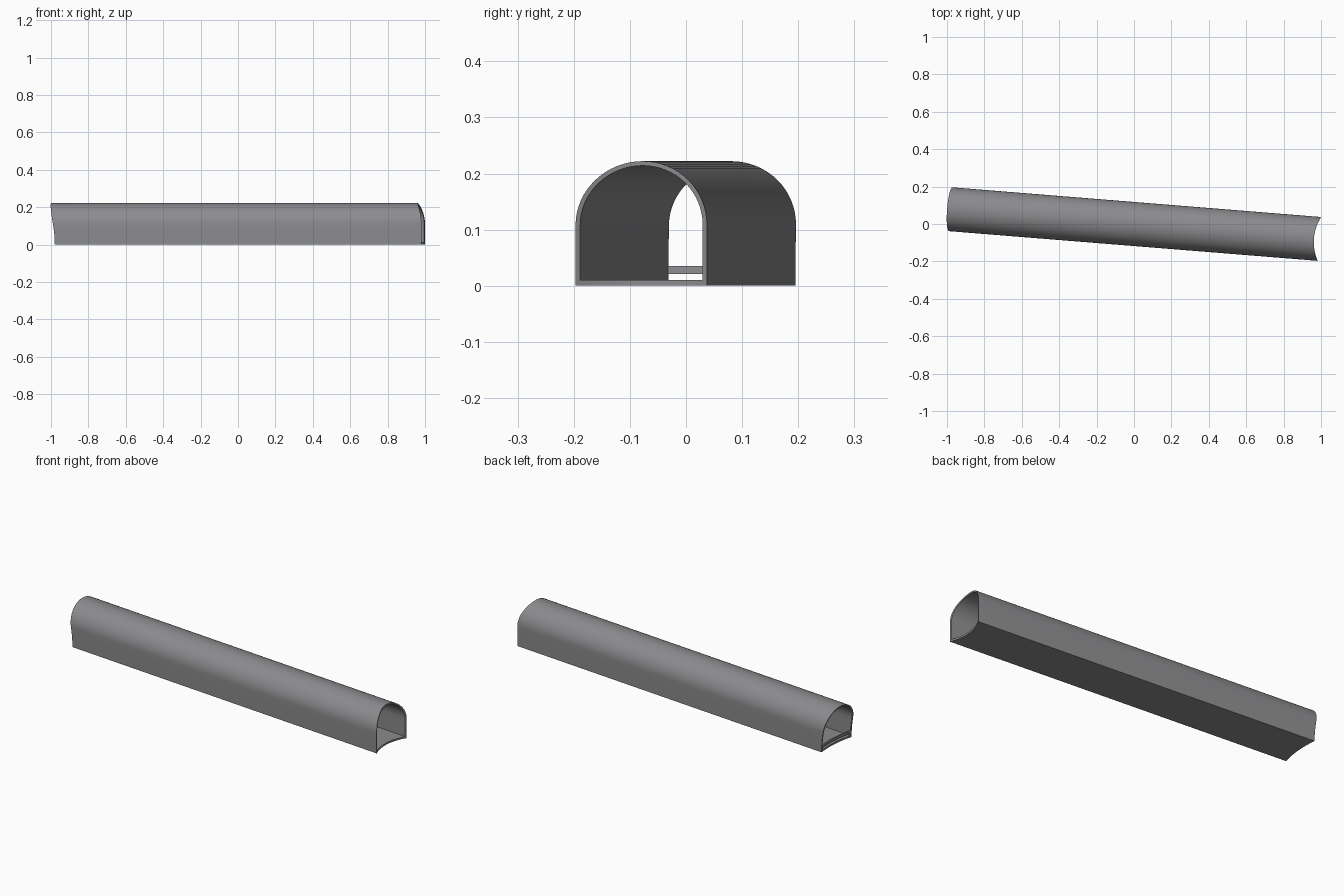
import bpy, bmesh, math
from mathutils import Matrix

if "Cube" in bpy.data.objects:
    bpy.data.objects.remove(bpy.data.objects["Cube"])

TILT = Matrix.Rotation(math.radians(-4.6), 4, 'Z')
HALF_W, TOP, SPRING = 0.1175, 0.222, 0.108
WALL, FLOOR = 0.008, 0.01

grey = bpy.data.materials.new("concrete_grey")
grey.diffuse_color = (0.26, 0.26, 0.27, 1)
grey.use_nodes = True
grey.node_tree.nodes["Principled BSDF"].inputs["Base Color"].default_value = grey.diffuse_color


def left_x(y, z):
    """Left end, trimmed by a large shallow dome."""
    return -1.0025 + (TOP ** 2 - y * y - z * z) / 1.22


def right_x(y):
    """Right end, trimmed by an upright cylinder."""
    return 0.965 + y * y / 0.48


def arch_profile(half_w, bottom, top, arc=32, side=4, base=16):
    """Closed loop: floor, right wall, round arch, left wall."""
    pts = [(-half_w + 2 * half_w * i / base, bottom) for i in range(base)]
    pts += [(half_w, bottom + (SPRING - bottom) * i / side) for i in range(side)]
    pts += [(half_w * math.cos(math.pi * i / arc),
             SPRING + (top - SPRING) * math.sin(math.pi * i / arc)) for i in range(arc)]
    pts += [(-half_w, SPRING - (SPRING - bottom) * i / side) for i in range(side)]
    return pts


def finish(bm, name):
    bmesh.ops.recalc_face_normals(bm, faces=bm.faces)
    bm.transform(TILT)
    me = bpy.data.meshes.new(name)
    bm.to_mesh(me)
    bm.free()
    me.materials.append(grey)
    ob = bpy.data.objects.new(name, me)
    bpy.context.collection.objects.link(ob)
    bpy.ops.object.select_all(action='DESELECT')
    ob.select_set(True)
    bpy.context.view_layer.objects.active = ob
    bpy.ops.object.shade_smooth_by_angle(angle=math.radians(30))


def bridge(bm, a, b, closed=True):
    n = len(a)
    for i in range(n if closed else n - 1):
        j = (i + 1) % n
        bm.faces.new((a[i], a[j], b[j], b[i]))


# Hollow arched tunnel shell with trimmed ends
bm = bmesh.new()
outer = arch_profile(HALF_W, 0, TOP)
inner = arch_profile(HALF_W - WALL, FLOOR, TOP - WALL)
loops = []
for prof, side in ((outer, 0), (outer, 1), (inner, 1), (inner, 0)):
    loops.append([bm.verts.new((right_x(y) if side else left_x(y, z), y, z))
                  for y, z in prof])
for k in range(4):
    bridge(bm, loops[k], loops[(k + 1) % 4])
finish(bm, "tunnel_shell")

# Thin cross bar just above the floor at the left end
bm = bmesh.new()
half = HALF_W - WALL
rows = []
for dx, z in ((0, 0.021), (0.008, 0.021), (0.008, 0.035), (0, 0.035)):
    ys = [-half + 2 * half * i / 16 for i in range(17)]
    rows.append([bm.verts.new((left_x(y, z) + dx, y, z)) for y in ys])
for k in range(4):
    bridge(bm, rows[k], rows[(k + 1) % 4], closed=False)
for end in (0, -1):
    bm.faces.new([r[end] for r in rows])
finish(bm, "end_cross_bar")
